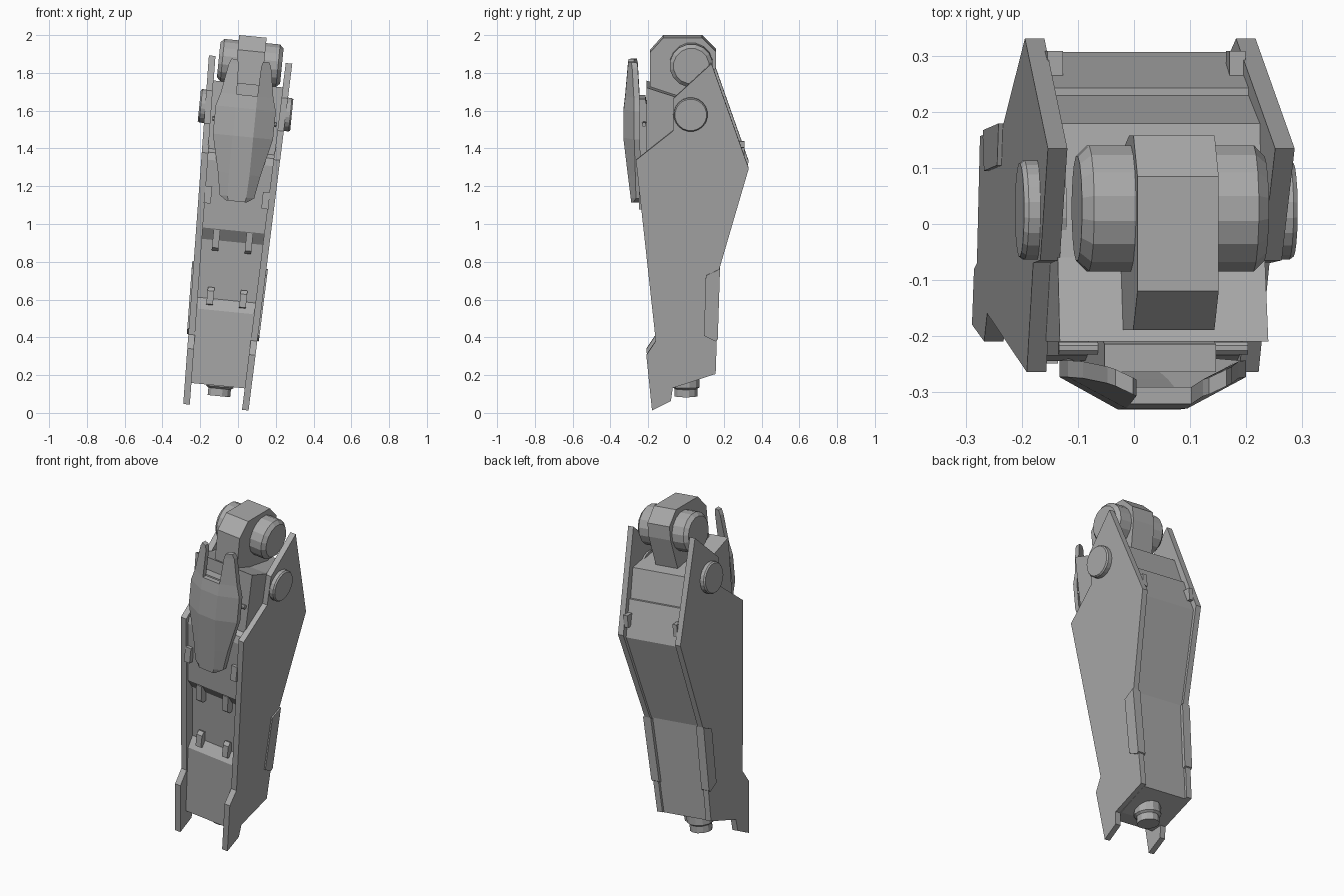
import bpy, bmesh, math
from mathutils import Matrix

cube = bpy.data.objects.get("Cube")
if cube:
    bpy.data.objects.remove(cube, do_unlink=True)

GREY = (0.4, 0.4, 0.4, 1)
mat = bpy.data.materials.new("mid grey")
mat.use_nodes = True
mat.diffuse_color = GREY
mat.node_tree.nodes["Principled BSDF"].inputs["Base Color"].default_value = GREY

# The whole limb leans towards +x
LEAN = Matrix.Translation((-0.12, 0, 0)) @ Matrix.Rotation(math.radians(5.7), 4, 'Y')
FLARE = 0.026  # sideways widening per unit of height


def finish(name, bm):
    bmesh.ops.recalc_face_normals(bm, faces=bm.faces)
    bm.transform(LEAN)
    me = bpy.data.meshes.new(name)
    bm.to_mesh(me)
    bm.free()
    me.materials.append(mat)
    ob = bpy.data.objects.new(name, me)
    bpy.context.collection.objects.link(ob)
    return ob


def prism(name, profile, x0, x1, flare0=0.0, flare1=0.0):
    """Extrude a (y, z) profile along x, each side flaring with height."""
    bm = bmesh.new()
    a = [bm.verts.new((x0 + flare0 * z, y, z)) for y, z in profile]
    b = [bm.verts.new((x1 + flare1 * z, y, z)) for y, z in profile]
    bm.faces.new(a)
    bm.faces.new(b[::-1])
    n = len(a)
    for i in range(n):
        j = (i + 1) % n
        bm.faces.new((a[i], b[i], b[j], a[j]))
    return finish(name, bm)


def lathe(name, profile, y, z, axis, sides=16, x=0.0):
    """Spin (radius, distance) rings around x or z."""
    bm = bmesh.new()
    rings = []
    for r, d in profile:
        ring = []
        for k in range(sides):
            t = 2 * math.pi * (k + 0.5) / sides
            c, s = r * math.cos(t), r * math.sin(t)
            ring.append(bm.verts.new((x + d, y + c, z + s) if axis == 'X'
                                     else (x + c, y + s, z + d)))
        rings.append(ring)
    for p, q in zip(rings, rings[1:]):
        for k in range(sides):
            m = (k + 1) % sides
            bm.faces.new((p[k], p[m], q[m], q[k]))
    bm.faces.new(rings[0])
    bm.faces.new(rings[-1])
    return finish(name, bm)


def rect(y0, y1, z0, z1):
    return [(y0, z0), (y1, z0), (y1, z1), (y0, z1)]


# Core body with recessed front and angled back
prism("core_body", [
    (-0.14, 0.145), (-0.16, 0.54), (-0.125, 0.60), (-0.16, 0.91), (-0.207, 0.97),
    (-0.245, 1.33), (-0.235, 1.37), (-0.21, 1.39), (-0.21, 1.75), (-0.06, 1.70),
    (0.18, 1.66), (0.23, 1.50), (0.243, 1.50), (0.308, 1.30),
    (0.162, 0.78), (0.143, 0.22), (-0.06, 0.15)],
    -0.142, 0.142, -FLARE, FLARE)

# Side armour plates with pointed feet
PLATE = [
    (-0.18, 0.03), (-0.21, 0.325), (-0.16, 0.40), (-0.265, 1.365), (-0.07, 1.52),
    (-0.065, 1.695), (0.135, 1.88), (0.332, 1.32), (0.175, 0.78),
    (0.157, 0.225), (-0.07, 0.15), (-0.08, 0.08)]
PAD = [(0.095, 0.43), (0.105, 0.75), (0.18, 0.785), (0.168, 0.41), (0.155, 0.40)]

for side, s in (("left", 1), ("right", -1)):
    f = s * FLARE
    prism(side + "_side_plate", PLATE, s * 0.138, s * 0.173, f, f)
    prism(side + "_rear_pad", PAD, s * 0.13, s * 0.181, f, f)
    # Pivot cap on the outside
    lathe(side + "_pivot_cap",
          [(0.09, s * 0.17), (0.09, s * 0.238), (0.084, s * 0.246)],
          0.025, 1.61, 'X', 20)
    # Small catches on the front and back
    prism(side + "_front_catch", rect(-0.25, -0.2, 1.1, 1.19),
          s * 0.135, s * 0.172)
    prism(side + "_rear_catch", rect(0.24, 0.31, 1.36, 1.43), s * 0.15, s * 0.178)
    prism(side + "_upper_clip",
          [(-0.21, 0.965), (-0.2, 0.87), (-0.18, 0.855), (-0.14, 0.86), (-0.15, 0.965)],
          s * 0.07, s * 0.105)
    prism(side + "_lower_clip",
          [(-0.162, 0.57), (-0.16, 0.64), (-0.145, 0.66), (-0.11, 0.65), (-0.12, 0.56)],
          s * 0.07, s * 0.105)

# Top joint: octagonal head and cross roller
prism("joint_head", [
    (-0.19, 1.6), (-0.19, 1.925), (-0.12, 2.003), (0.085, 2.003),
    (0.158, 1.93), (0.158, 1.85), (0.10, 1.6)], -0.073, 0.073)
lathe("joint_roller",
      [(0.095, -0.168), (0.115, -0.148), (0.115, 0.148), (0.095, 0.168)],
      0.028, 1.862, 'X', 16)

# Bracket and rod carrying the front shield
prism("shield_bracket", [(-0.265, 1.2), (-0.265, 1.68), (-0.215, 1.68),
                         (-0.2, 1.6), (-0.2, 1.2)], -0.1, 0.1)
lathe("shield_rod", [(0.012, -0.17), (0.012, 0.17)], -0.222, 1.55, 'X', 8)

# Forked front shield: rows of height, half width, inner half width, y middle, y wing
ROWS = [
    (1.875, 0.10, 0.068, -0.305, -0.29), (1.85, 0.112, 0.06, -0.308, -0.285),
    (1.69, 0.14, 0.055, -0.322, -0.276), (1.62, 0.16, 0.055, -0.33, -0.274),
    (1.47, 0.16, 0.055, -0.332, -0.274), (1.27, 0.113, 0.055, -0.308, -0.268),
    (1.15, 0.092, 0.05, -0.293, -0.265), (1.125, 0.055, 0.045, -0.29, -0.28)]
bm = bmesh.new()
grid = [[bm.verts.new(p) for p in ((-w, yw, z), (-c, ym, z), (c, ym, z), (w, yw, z))]
        for z, w, c, ym, yw in ROWS]
for i, (p, q) in enumerate(zip(grid, grid[1:])):
    for k in range(3):
        if k == 1 and i < 2:  # gap between the prongs
            continue
        bm.faces.new((p[k], q[k], q[k + 1], p[k + 1]))
front = list(bm.faces)
back = bmesh.ops.extrude_face_region(bm, geom=front, use_keep_orig=True)
bmesh.ops.translate(bm, vec=(0, 0.03, 0),
                    verts=[g for g in back["geom"] if isinstance(g, bmesh.types.BMVert)])
finish("front_shield", bm)

# Stepped peg underneath
lathe("bottom_peg", [(0.075, 0.22), (0.075, 0.14), (0.062, 0.13), (0.062, 0.09)],
      0.0, 0.0, 'Z', 12, x=0.01)
